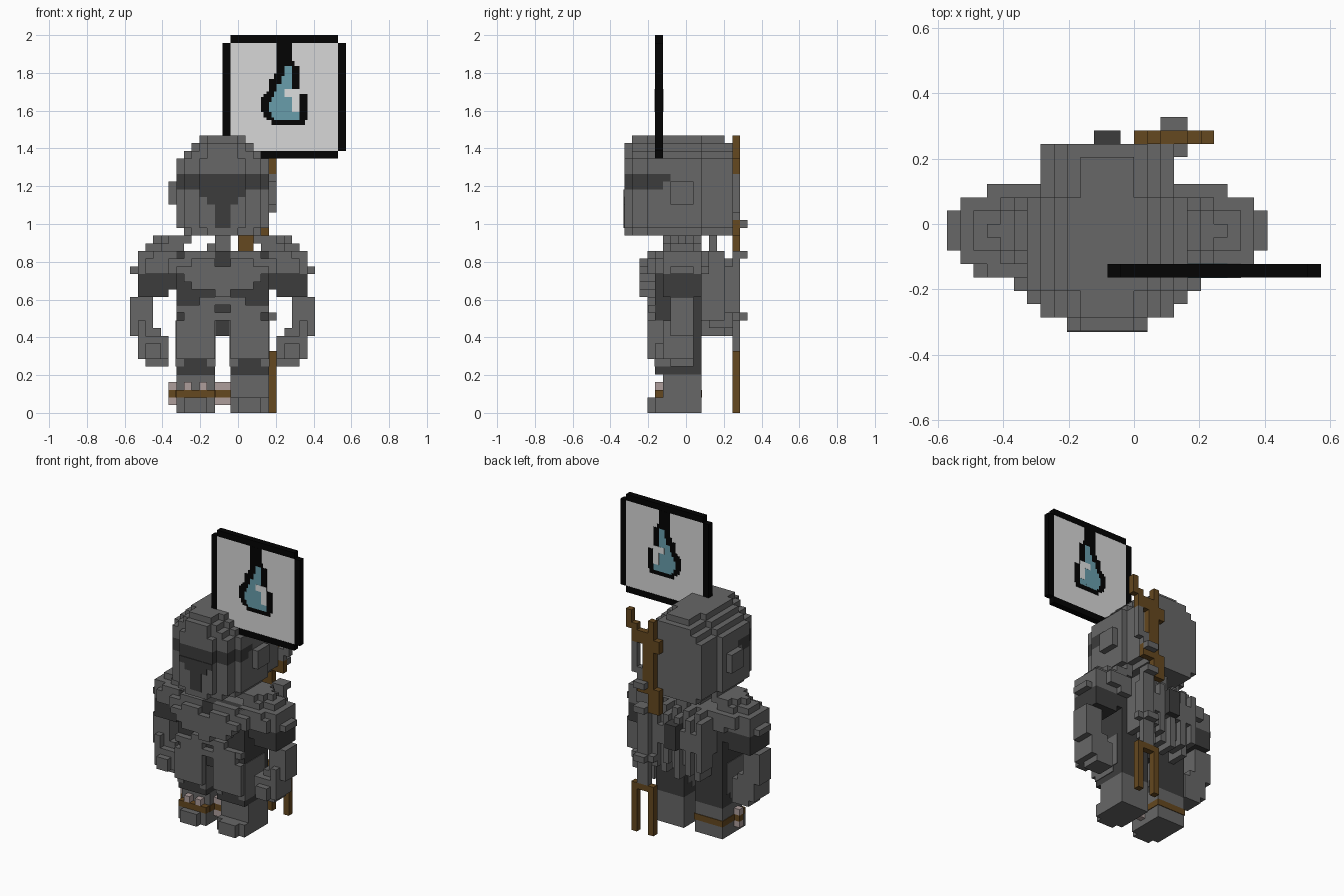
import bpy
import bmesh
from mathutils import Vector

old = bpy.data.objects.get("Cube")
if old:
    bpy.data.objects.remove(old, do_unlink=True)

V = 2 / 49          # size of one block
MID = -2            # figure's centre line, in blocks

COLOURS = {
    "steel": (.135, .135, .135), "dark": (.045, .045, .045),
    "wood": (.13, .065, .014), "black": (.001, .001, .001),
    "panel": (.68, .68, .68), "blue": (.14, .34, .41),
    "bone": (.42, .34, .33), "glint": (.72, .74, .74),
}
MATS = {}
for label, rgb in COLOURS.items():
    m = bpy.data.materials.new(label)
    m.use_nodes = True
    m.diffuse_color = (*rgb, 1)
    m.node_tree.nodes["Principled BSDF"].inputs["Base Color"].default_value = (*rgb, 1)
    MATS[label] = m


def part(name, boxes, mirror=False):
    """One object from (colour, x0, x1, y0, y1, z0, z1) boxes in block units."""
    bm = bmesh.new()
    used = sorted({b[0] for b in boxes})
    for col, x0, x1, y0, y1, z0, z1 in boxes:
        if mirror:
            x0, x1 = 2 * MID - x1, 2 * MID - x0
        lo, hi = Vector((x0, y0, z0)) * V, Vector((x1, y1, z1)) * V
        made = bmesh.ops.create_cube(bm, size=1)["verts"]
        for v in made:
            v.co = (lo + hi) / 2 + v.co * (hi - lo)
        for f in {f for v in made for f in v.link_faces}:
            f.material_index = used.index(col)
    mesh = bpy.data.meshes.new(name)
    bm.to_mesh(mesh)
    bm.free()
    for col in used:
        mesh.materials.append(MATS[col])
    obj = bpy.data.objects.new(name, mesh)
    bpy.context.collection.objects.link(obj)


def pair(name, boxes):
    part("right_" + name, boxes)
    part("left_" + name, boxes, mirror=True)


# Helmet: stacked layers with stepped corners, visor band in front
helmet = []
visor_end = {29: -3, 30: -2}
for z0, z1, h in ((23, 24, 5), (24, 29, 6), (29, 30, 6), (30, 31, 6), (31, 33, 6),
                  (33, 34, 5), (34, 35, 4), (35, 36, 3)):
    front, back = (-7, 5) if z1 == 36 else (-8, 6)
    for half, y0, y1 in ((h, -5, 2), (h - 1, -7, back), (max(h - 3, 2), front, 5)):
        if z0 in visor_end:
            helmet.append(("dark", MID - half, MID + half, y0, visor_end[z0], z0, z1))
            y0 = visor_end[z0]
        helmet.append(("steel", MID - half, MID + half, y0, y1, z0, z1))
part("helmet", helmet)
part("visor_slit", [("dark", MID - h, MID + h, -8.1, -7.5, z0, z1)
                    for h, z0, z1 in ((3, 28, 29), (2, 27, 28), (1, 24, 27))])
pair("ear_plate", [("steel", -9, -8, -2, 1, 27, 30)])

# Neck and torso
part("neck", [("steel", -3, -1, -3, 2, 20, 23), ("steel", -4, -1, -2, 2, 20, 22)])
part("torso", [("dark", -8, 4, -4, 2, 12, 20), ("steel", -7, 3, -3, 3, 20, 21),
               ("dark", -8, 4, -4, -3, 20, 21)])
part("breastplate", [
    ("steel", -8, -3, -5, -4, 18, 20), ("steel", -1, 4, -5, -4, 18, 20),
    ("steel", -8, 4, -6, -4, 18, 19), ("steel", -7, 3, -6, -4, 17, 18),
    ("steel", -6, -3, -6, -4, 19, 20),
    ("steel", -1, 2, -6, -4, 19, 20), ("dark", -3, -1, -5, -4, 19, 21),
    ("steel", -7, -3, -5, -4, 20, 21), ("steel", -1, 3, -5, -4, 20, 21),
    ("steel", -6, 2, -6, -4, 16, 17), ("steel", -3, -1, -6, -4, 15, 16)])
part("belt", [("steel", -5, 1, -5, -4, 14, 15), ("steel", -4, 0, -5, -4, 12, 13),
              ("steel", -8, -5, -4.9, -4, 13, 14), ("steel", 1, 4, -4.9, -4, 13, 14)])
part("loin_cloth", [("dark", -3, -1, -4, 1, 10, 12)])

# Pauldrons: stepped domes
pair("pauldron", [
    ("steel", -14, -10, -2, 1, 18, 19), ("steel", -13, -8, -3, 2, 18, 21),
    ("steel", -12, -7, -4, 2, 18, 20), ("steel", -11, -7, -4, 3, 19, 21),
    ("steel", -9, -7, -5, 3, 18, 20), ("steel", -12, -7, -2, 1, 21, 22),
    ("steel", -10, -7, -3, 2, 21, 22), ("steel", -11, -6, -1, 0, 22, 23),
    ("steel", -10, -6, -2, 1, 22, 23), ("steel", -9, -6, -3, 2, 22, 23)])

# Arms and gauntlets
pair("upper_arm", [("dark", -13, -8, -3, 2, 16, 18), ("dark", -13, -9, -3, 2, 15, 16)])
pair("gauntlet", [
    ("steel", -14, -11, -2, 1, 10, 15), ("steel", -13, -12, -3, 1, 9, 12),
    ("steel", -13, -10, -2, 1, 8, 11), ("steel", -13, -9, -3, 1, 7, 10),
    ("steel", -12, -9, -2, 1, 6, 8), ("steel", -12, -10, -4, 0, 7, 9)])

# Legs: dark core, front plates and boots
pair("leg", [("dark", -8, -3, -4, 2, 5, 12)])
pair("thigh_plate", [
    ("steel", -8.1, -2.9, -4.1, 1, 7, 12), ("steel", -7, -3, -5, -4, 7, 14),
    ("steel", -8.1, -7, -4.1, 0, 6, 7), ("steel", -4, -2.9, -4.1, 0, 6, 7),
    ("steel", -8, -7, -5, -4, 7, 12)])
pair("boot", [("steel", -8, -3, -3, 2, 0, 5), ("steel", -8, -3, -4, -3, 0, 2),
              ("steel", -7, -4, -5, -4, 0, 2)])

# Anklet of wood with bone teeth around the right leg
anklet = [("wood", -8.1, -2.9, -3.1, 2.1, 2, 3), ("wood", -8, -3, -4, -3, 2, 3)]
for x in (-7, -5):
    anklet.append(("bone", x, x + 1, -4, -3, 3, 4))
for x in (-9, -3):
    anklet.append(("wood", x, x + 1, -2, -1, 2, 3))
    anklet += [("bone", x, x + 1, -2, -1, z, z + 1) for z in (1, 3)]
part("tooth_anklet", [(c, x0, x1 + (x0 == -3), *rest) for c, x0, x1, *rest in anklet])

# Bundle on the back, with ragged hanging strips
part("back_bundle", [("steel", -7, 3, 2, 5, 14, 20), ("steel", -7, 3, 4, 6, 15, 18),
                     ("steel", 3, 4, 5, 6, 13, 19), ("steel", -3, -1, 3, 4, 18, 23),
                     ("dark", -3, -1, 5, 7, 15, 19)])
part("bundle_strips", [("steel", x, x + 1, 2 + x % 2, 5 + x % 2, 10 + x % 3, 21 - x % 2)
                       for x in range(-7, 3)])

# Forked tool behind the back: metal shaft, wooden ends
part("tool_shaft", [
    ("steel", 2, 4, 6, 7, 8, 21), ("steel", 1, 5, 6, 7, 12, 13),
    ("steel", 4, 5, 6, 7, 26, 31), ("steel", 3, 4, 6, 7, 25, 27)]
    + [("steel", 2, 4, 7, 8, z, z + 1) for z in (12, 20, 24)])
part("tool_handle", [
    ("wood", 0, 2, 6, 7, 20, 24), ("wood", 2, 4, 6, 7, 23, 25),
    ("wood", 1, 3, 6, 7, 24, 33), ("wood", 0, 1, 6, 7, 30, 32),
    ("wood", 1, 2, 6, 7, 33, 35), ("wood", 3, 5, 6, 7, 31, 33),
    ("wood", 5, 6, 6, 7, 33, 36), ("wood", 4, 5, 6, 7, 33, 34)])
part("tool_prongs", [("wood", 1, 5, 6, 7, 7, 8)]
     + [("wood", x, x + 1, 6, 7, 0, 7) for x in (1, 4)])

# Sign with black border, corners notched
part("sign_board", [("panel", -1, 13, -3.95, -3.05, 34, 48)])
part("sign_border", [("black", -1, 13, -4, -3, z, z + 1) for z in (33, 48)]
     + [("black", x, x + 1, -4, -3, 34, 48) for x in (-2, 13)])


def rows(name, col, top, grow, runs):
    """Pixel drawing: runs of (rows, first, last), a third of a block per pixel."""
    boxes = []
    for count, a, b in runs:
        boxes.append((col, a / 3, b / 3, -4 - grow, -3 + grow, top - count / 3, top))
        top -= count / 3
    part(name, boxes)


# Flame emblem, showing on both faces of the sign
rows("emblem_outline", "black", 48, .02,
     [(7, 15, 21), (2, 15, 22), (3, 15, 24), (2, 14, 24), (5, 12, 24), (1, 11, 24),
      (1, 10, 27), (6, 9, 27), (2, 10, 27), (1, 11, 27), (2, 13, 26)])
rows("emblem_flame", "blue", 45, .04,
     [(4, 18, 21), (3, 17, 21), (3, 15, 21), (2, 14, 24), (2, 13, 24), (4, 12, 24),
      (2, 13, 24), (1, 14, 24)])
rows("emblem_glint", "glint", 42, .06, [(3, 18, 24), (6, 21, 24)])
